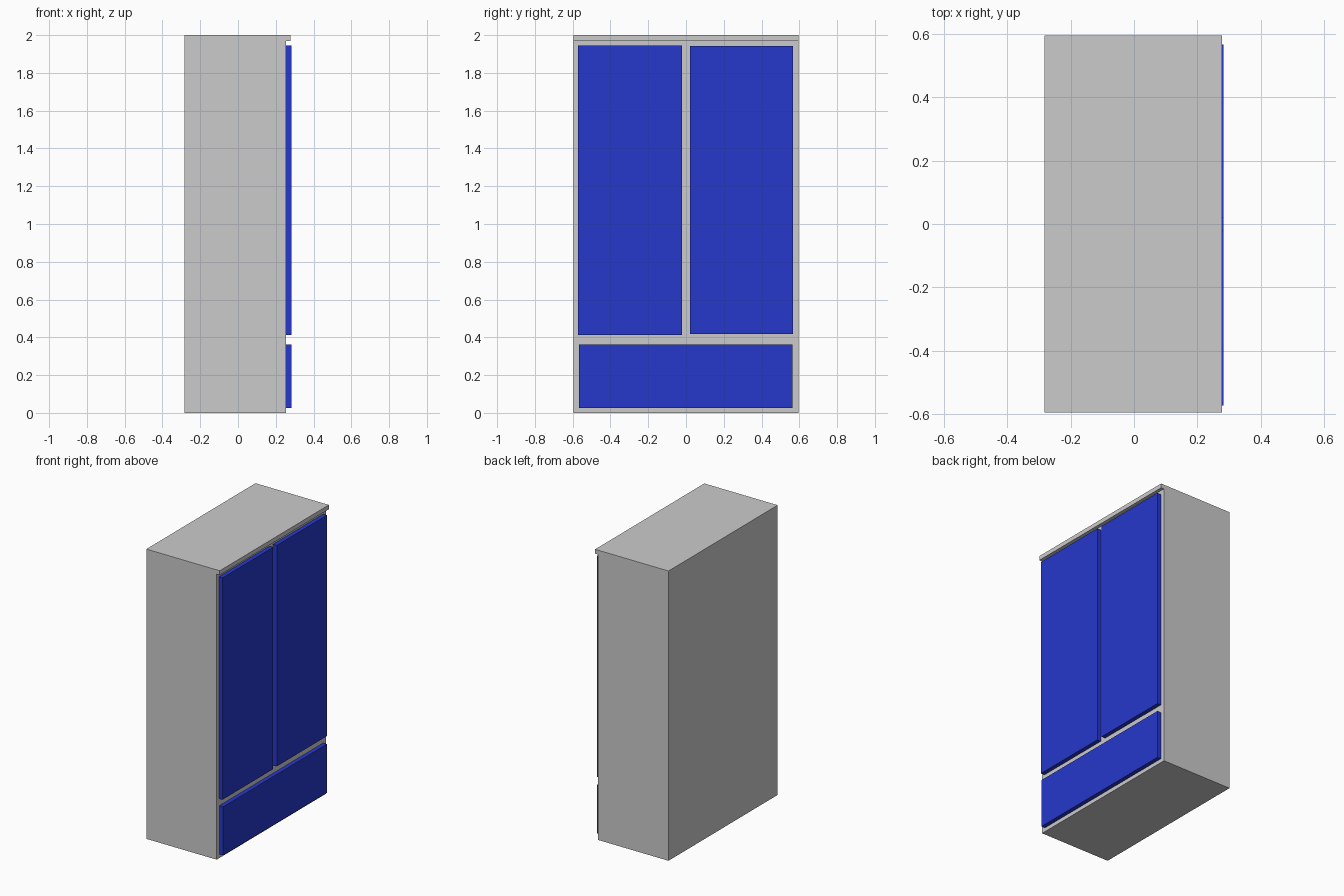
import bpy, bmesh

if "Cube" in bpy.data.objects:
    bpy.data.objects.remove(bpy.data.objects["Cube"])

HALF_W = 0.595      # half width of the carcass along y
FRONT = 0.254       # plane the doors sit on
FACE = 0.283        # outer face of doors and drawer

blue = bpy.data.materials.new("blue_panel")
blue.diffuse_color = (0.02, 0.04, 0.6, 1)
blue.use_nodes = True
blue.node_tree.nodes["Principled BSDF"].inputs["Base Color"].default_value = blue.diffuse_color


def extrude_y(name, profile, y0, y1, mat=None):
    """Extrude an x-z outline from y0 to y1."""
    bm = bmesh.new()
    face = bm.faces.new([bm.verts.new((x, y0, z)) for x, z in profile])
    ext = bmesh.ops.extrude_face_region(bm, geom=[face])
    verts = [g for g in ext["geom"] if isinstance(g, bmesh.types.BMVert)]
    bmesh.ops.translate(bm, verts=verts, vec=(0, y1 - y0, 0))
    bmesh.ops.recalc_face_normals(bm, faces=bm.faces)
    mesh = bpy.data.meshes.new(name)
    bm.to_mesh(mesh)
    bm.free()
    obj = bpy.data.objects.new(name, mesh)
    bpy.context.collection.objects.link(obj)
    if mat:
        mesh.materials.append(mat)
    return obj


# Cabinet body with the overhanging lip at the top
extrude_y("cabinet_body",
          [(-FACE, 0), (FRONT, 0), (FRONT, 1.97), (0.277, 1.97),
           (0.277, 2.0), (-FACE, 2.0)], -HALF_W, HALF_W)

# Doors and drawer front: name, y range, z range
panels = [("left_door", -0.572, -0.02, 0.413, 1.944),
          ("right_door", 0.02, 0.566, 0.417, 1.942),
          ("drawer_front", -0.567, 0.565, 0.027, 0.362)]
for name, y0, y1, z0, z1 in panels:
    extrude_y(name, [(FRONT, z0), (FACE, z0), (FACE, z1), (FRONT, z1)],
              y0, y1, blue)
